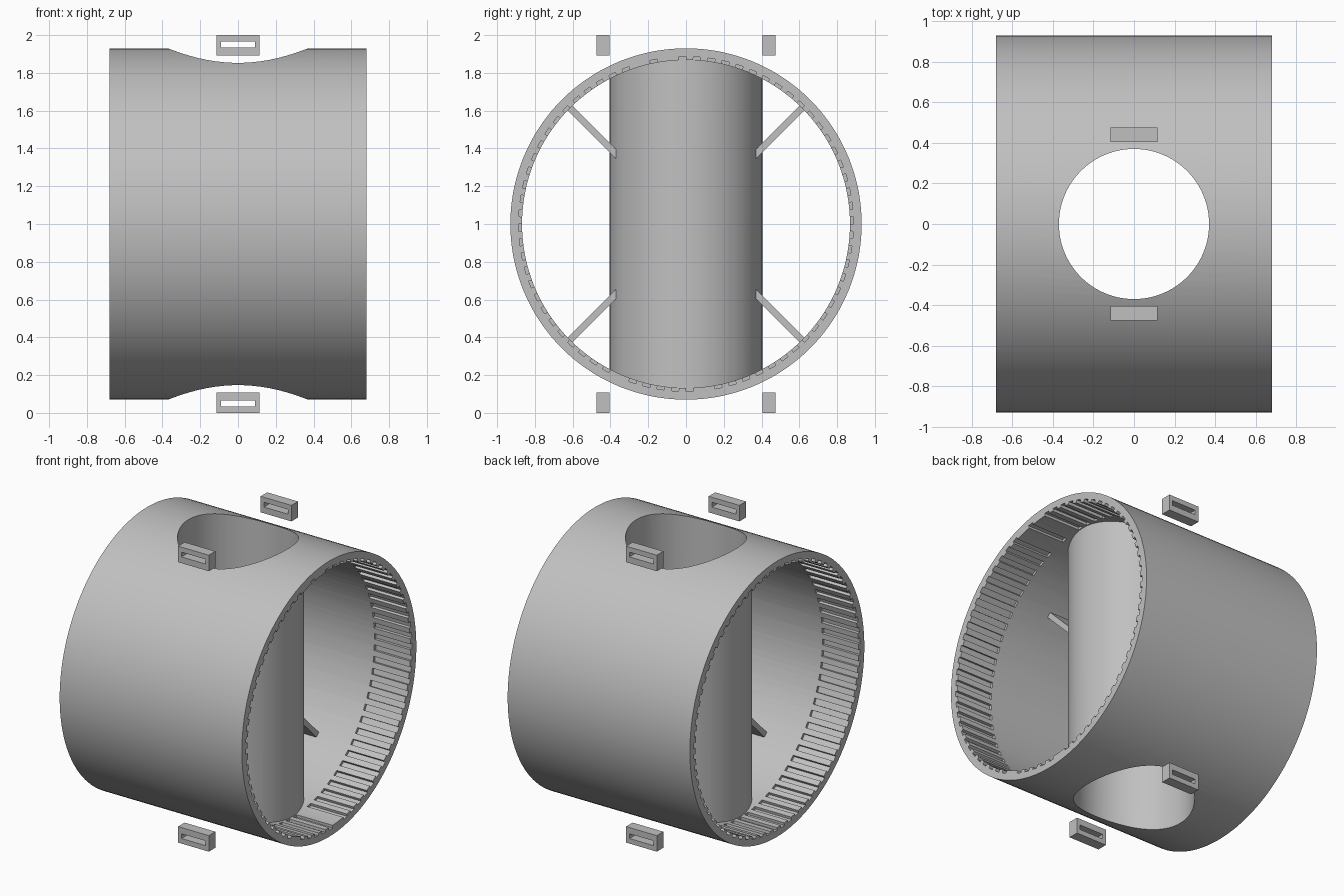
import bpy
import bmesh
from math import pi, sin, cos, radians
from mathutils import Matrix, Vector

cube = bpy.data.objects.get("Cube")
if cube:
    bpy.data.objects.remove(cube, do_unlink=True)

GREY = (0.53, 0.53, 0.53, 1)
mat = bpy.data.materials.new("light grey")
mat.use_nodes = True
mat.diffuse_color = GREY
mat.node_tree.nodes["Principled BSDF"].inputs["Base Color"].default_value = GREY

MID = 1.0            # height of the drum axis
OUTER, INNER = 0.93, 0.868
HALF = 0.68          # half length of the drum
BORE, TUBE = 0.37, 0.405


def add(name, bm):
    bmesh.ops.recalc_face_normals(bm, faces=bm.faces)
    mesh = bpy.data.meshes.new(name)
    bm.to_mesh(mesh)
    bm.free()
    mesh.materials.append(mat)
    ob = bpy.data.objects.new(name, mesh)
    bpy.context.collection.objects.link(ob)
    return ob


def prism(name, profile, x0, x1):
    """Extrude a (y, z) profile along x, about the drum axis."""
    bm = bmesh.new()
    face = bm.faces.new([bm.verts.new((x0, y, z + MID)) for y, z in profile])
    ext = bmesh.ops.extrude_face_region(bm, geom=[face])
    moved = [g for g in ext["geom"] if isinstance(g, bmesh.types.BMVert)]
    bmesh.ops.translate(bm, verts=moved, vec=(x1 - x0, 0, 0))
    return add(name, bm)


def circle(radius, count=144):
    return [(radius * cos(2 * pi * i / count), radius * sin(2 * pi * i / count))
            for i in range(count)]


def upright(name, radius, height):
    bm = bmesh.new()
    bmesh.ops.create_cone(bm, cap_ends=True, segments=96, radius1=radius, radius2=radius,
                          depth=height, matrix=Matrix.Translation((0, 0, MID)))
    return add(name, bm)


def box(name, centre, size, turn=0):
    bm = bmesh.new()
    m = (Matrix.Translation(centre) @ Matrix.Rotation(turn, 4, 'X')
         @ Matrix.Diagonal((*size, 1)))
    bmesh.ops.create_cube(bm, size=1, matrix=m)
    return add(name, bm)


def combine(ob, tool, operation='DIFFERENCE'):
    mod = ob.modifiers.new("cut", 'BOOLEAN')
    mod.operation, mod.solver, mod.object = operation, 'EXACT', tool
    bpy.context.view_layer.objects.active = ob
    bpy.ops.object.modifier_apply(modifier=mod.name)


def smooth(ob):
    bpy.ops.object.select_all(action='DESELECT')
    ob.select_set(True)
    bpy.context.view_layer.objects.active = ob
    bpy.ops.object.shade_smooth_by_angle(angle=radians(30))


def discard(*obs):
    for ob in obs:
        bpy.data.objects.remove(ob, do_unlink=True)


bore = upright("bore_cutter", BORE, 2.4)

# Drum shell, with a ring of grooves inside each open end
shell = prism("drum_shell", circle(OUTER), -HALF, HALF)
hollow = prism("hollow_cutter", circle(INNER), -1, 1)
combine(shell, hollow)

GROOVES, DEPTH = 72, 0.018
gear = []
for i in range(GROOVES):
    for part, r in ((-0.25, INNER - 0.02), (-0.25, INNER + DEPTH),
                    (0.25, INNER + DEPTH), (0.25, INNER - 0.02)):
        a = 2 * pi * (i + 0.25 + part) / GROOVES
        gear.append((r * cos(a), r * sin(a)))
for side in (-1, 1):
    cutter = prism("groove_cutter", gear, side * (HALF - 0.27), side * (HALF + 0.1))
    combine(shell, cutter)
    discard(cutter)
combine(shell, bore)
smooth(shell)

# Upright tube through the drum
tube = upright("cross_tube", TUBE, 2.2)
trim = prism("trim_cutter", circle(INNER + 0.005), -1, 1)
combine(tube, trim, 'INTERSECT')
combine(tube, bore)
smooth(tube)

# Diagonal struts between tube and shell
for sy, front in ((-1, "front"), (1, "back")):
    for sz, level in ((-1, "lower"), (1, "upper")):
        mid = Vector((0, sy, sz)).normalized() * 0.685
        strut = box(f"{front}_{level}_strut", mid + Vector((0, 0, MID)),
                    (0.33, 0.39, 0.035), sy * sz * pi / 4)
        combine(strut, bore)

        # Slotted lugs beside the tube mouths
        spot = Vector((0, sy * 0.44, MID + sz * 0.946))
        lug = box(f"{front}_{level}_lug", spot, (0.23, 0.07, 0.108))
        slot = box("slot_cutter", spot + Vector((0, 0, sz * 0.004)), (0.18, 0.2, 0.032))
        combine(lug, slot)
        discard(slot)

discard(hollow, trim, bore)
